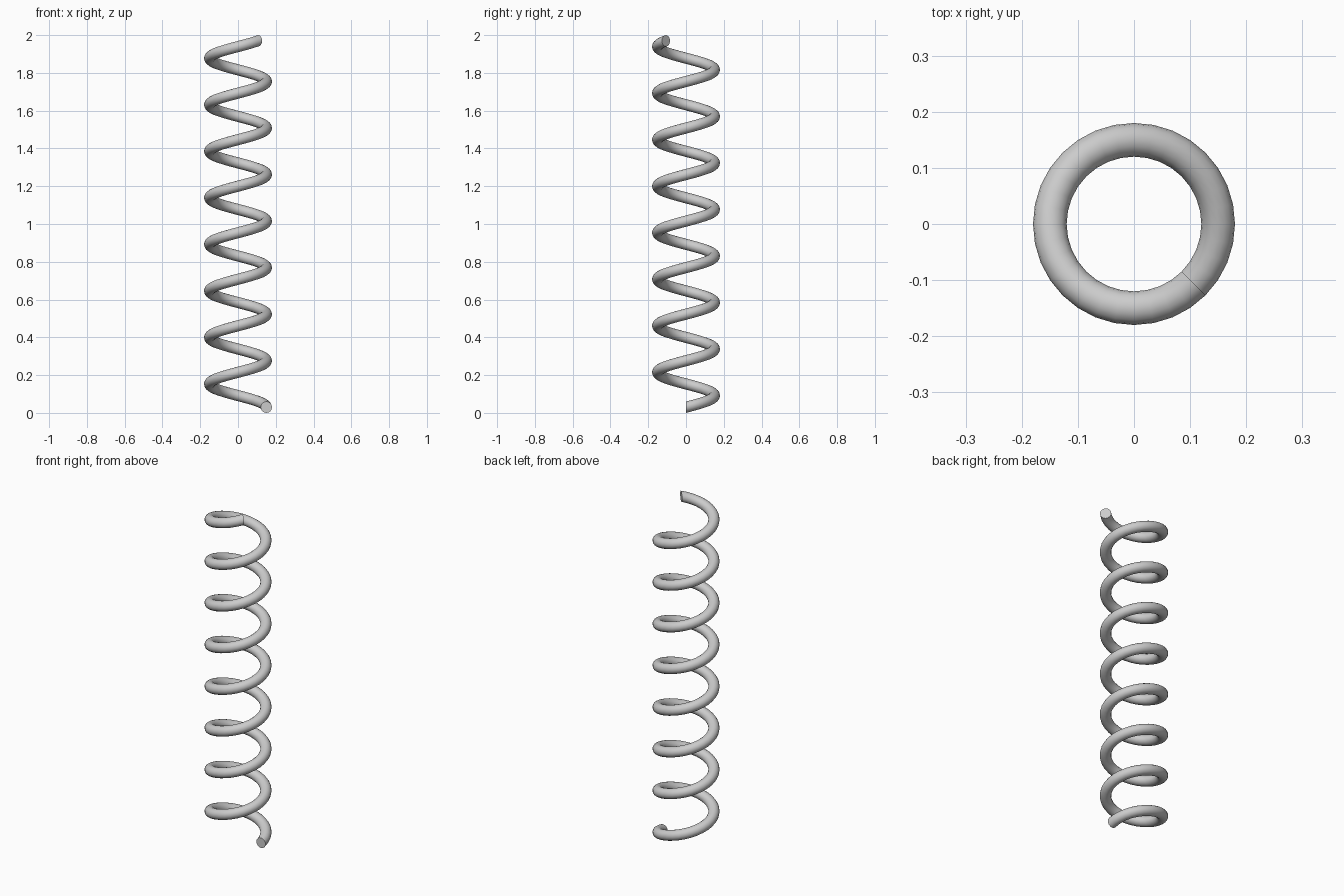
import bpy, bmesh
from math import sin, cos, tau

if "Cube" in bpy.data.objects:
    bpy.data.objects.remove(bpy.data.objects["Cube"])

COIL_R, WIRE_R = 0.15, 0.03
TURNS, STEPS, SIDES = 7.875, 32, 16
RISE = 2.0 - 2 * WIRE_R

bm = bmesh.new()

# Upright circular wire section swept around the axis while climbing
count = int(TURNS * STEPS)
rings = []
for i in range(count + 1):
    a = tau * i / STEPS
    z0 = WIRE_R + RISE * i / count
    ring = []
    for j in range(SIDES):
        b = tau * j / SIDES
        r = COIL_R + WIRE_R * cos(b)
        ring.append(bm.verts.new((r * cos(a), r * sin(a), z0 + WIRE_R * sin(b))))
    rings.append(ring)

# Wire skin
for lo, hi in zip(rings, rings[1:]):
    for j in range(SIDES):
        k = (j + 1) % SIDES
        bm.faces.new((lo[j], lo[k], hi[k], hi[j]))

# Flat cut ends
bm.faces.new(rings[0])
bm.faces.new(rings[-1])
bmesh.ops.recalc_face_normals(bm, faces=bm.faces[:])

mesh = bpy.data.meshes.new("coil_spring")
bm.to_mesh(mesh)
bm.free()
spring = bpy.data.objects.new("coil_spring", mesh)
bpy.context.collection.objects.link(spring)

# Smooth wire with crisp ends
bpy.context.view_layer.objects.active = spring
spring.select_set(True)
bpy.ops.object.shade_smooth_by_angle()
